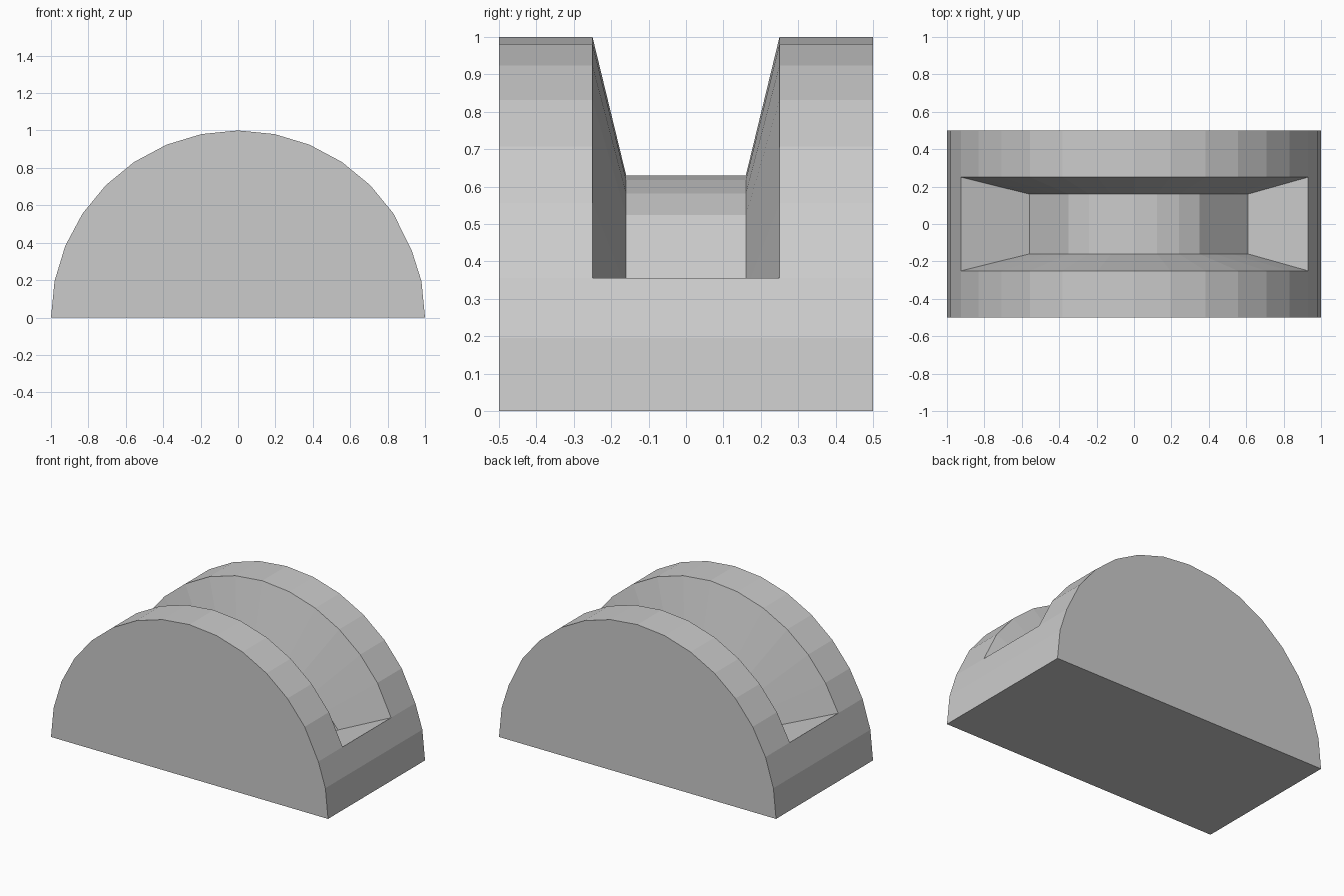
import bpy, bmesh
from math import cos, sin, pi

if "Cube" in bpy.data.objects:
    bpy.data.objects.remove(bpy.data.objects["Cube"], do_unlink=True)

# Plain grey material
grey = bpy.data.materials.new("plain grey")
grey.use_nodes = True
colour = (0.6, 0.6, 0.6, 1)
grey.diffuse_color = colour
grey.node_tree.nodes["Principled BSDF"].inputs["Base Color"].default_value = colour

SEGMENTS = 16
FIRST, LAST = 2, 14          # arc points where the groove ends
SCALE = 0.63                 # groove floor relative to the rim

# Half-round profile, from right end to left end
arc = [(cos(pi * i / SEGMENTS), sin(pi * i / SEGMENTS)) for i in range(SEGMENTS + 1)]
arc[FIRST] = (0.93, 0.355)


def blend(a, b, t):
    return tuple(p + (q - p) * t for p, q in zip(a, b))


# Groove floor: scaled arc with straight sloping ends
floor = [(x * SCALE, z * SCALE) for x, z in arc]
floor[FIRST] = (0.61, 0.224)
floor[LAST] = (-0.56, 0.242)
for k in (1, 2):
    floor[FIRST + k] = blend(floor[FIRST], floor[FIRST + 3], k / 3)
    floor[LAST - k] = blend(floor[LAST], floor[LAST - 3], k / 3)

bm = bmesh.new()


def row(profile, y):
    return [bm.verts.new((x, y, z)) for x, z in profile]


def strip(a, b, first, last):
    for i in range(first, last):
        bm.faces.new((a[i], a[i + 1], b[i + 1], b[i]))


front, rim_front = row(arc, -0.5), row(arc, -0.25)
rim_back, back = row(arc, 0.25), row(arc, 0.5)
floor_front, floor_back = row(floor, -0.16), row(floor, 0.16)

# Outer curved shell
strip(front, rim_front, 0, SEGMENTS)
strip(rim_back, back, 0, SEGMENTS)
strip(rim_front, rim_back, 0, FIRST)
strip(rim_front, rim_back, LAST, SEGMENTS)

# Groove walls, floor and end ramps
strip(rim_front, floor_front, FIRST, LAST)
strip(floor_front, floor_back, FIRST, LAST)
strip(floor_back, rim_back, FIRST, LAST)
for i in (FIRST, LAST):
    bm.faces.new((rim_front[i], floor_front[i], floor_back[i], rim_back[i]))

# Flat ends and base
bm.faces.new(front)
bm.faces.new(back)
bm.faces.new([r[0] for r in (front, rim_front, rim_back, back)]
             + [r[-1] for r in (back, rim_back, rim_front, front)])

# Remove the unused corners of the floor rows, then orient faces
bmesh.ops.delete(bm, geom=[v for v in bm.verts if not v.link_faces], context='VERTS')
bmesh.ops.recalc_face_normals(bm, faces=bm.faces)

mesh = bpy.data.meshes.new("grooved_half_cylinder")
bm.to_mesh(mesh)
bm.free()
mesh.materials.append(grey)
block = bpy.data.objects.new("grooved_half_cylinder", mesh)
bpy.context.collection.objects.link(block)
